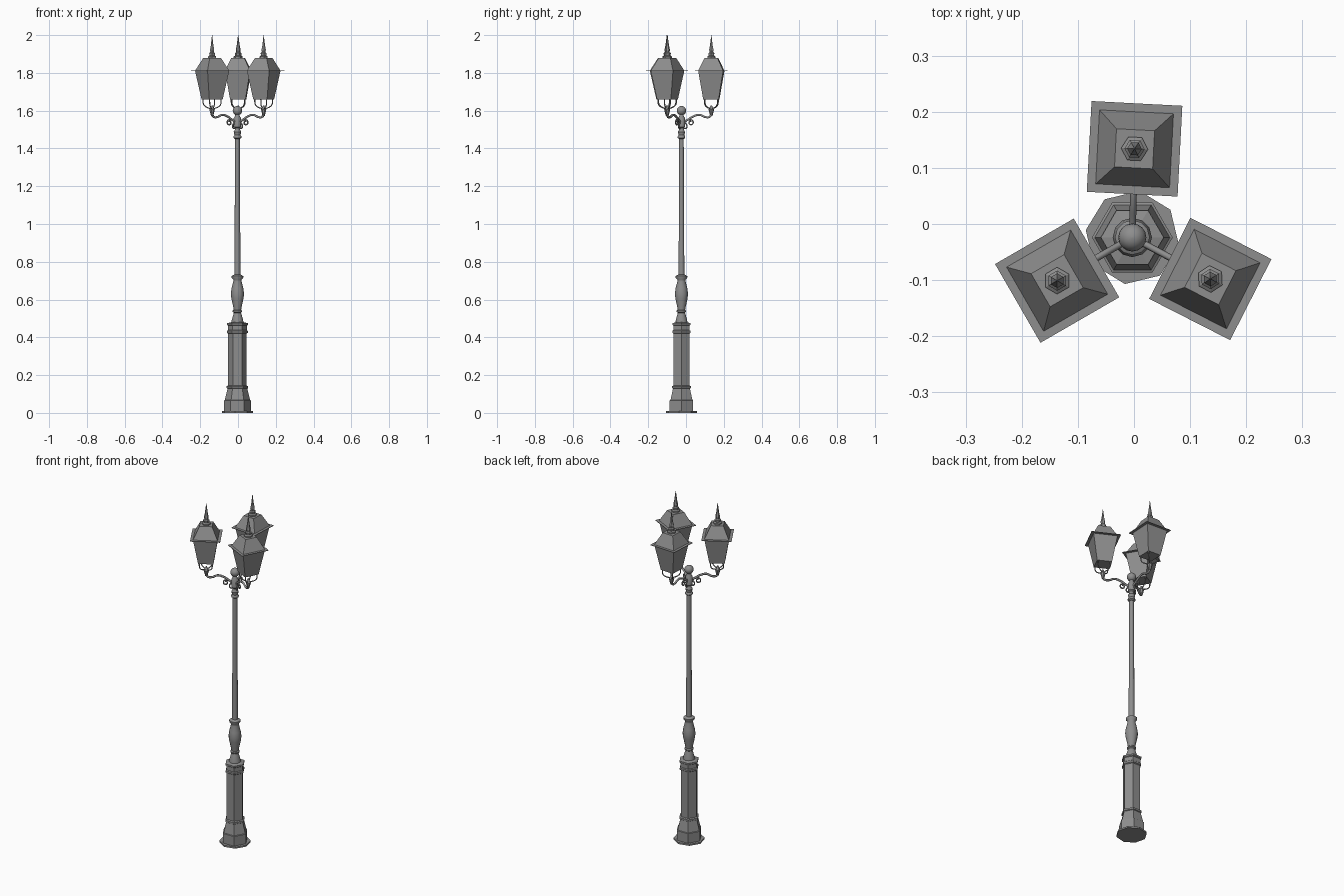
import bpy, bmesh, math
from mathutils import Vector, Matrix

cube = bpy.data.objects.get("Cube")
if cube:
    bpy.data.objects.remove(cube, do_unlink=True)

iron = bpy.data.materials.new("grey_iron")
iron.use_nodes = True
GREY = (0.27, 0.27, 0.27, 1)
iron.diffuse_color = GREY
iron.node_tree.nodes["Principled BSDF"].inputs["Base Color"].default_value = GREY

POLE = Vector((-0.003, -0.024, 0))


def finish(obj, smooth):
    obj.data.materials.append(iron)
    if smooth:
        bpy.ops.object.select_all(action="DESELECT")
        obj.select_set(True)
        bpy.context.view_layer.objects.active = obj
        bpy.ops.object.shade_smooth_by_angle(angle=math.radians(40))
    return obj


def lathe(name, profile, sides, at=POLE, turn=0, smooth=False):
    """Stack of (radius, height) rings around a vertical axis, capped."""
    bm = bmesh.new()
    rings = []
    for r, z in profile:
        ring = []
        for i in range(sides):
            a = turn + math.tau * i / sides
            ring.append(bm.verts.new((r * math.cos(a), r * math.sin(a), z)))
        rings.append(ring)
    for low, high in zip(rings, rings[1:]):
        for i in range(sides):
            j = (i + 1) % sides
            bm.faces.new((low[i], low[j], high[j], high[i]))
    bm.faces.new(rings[0][::-1])
    bm.faces.new(rings[-1])
    mesh = bpy.data.meshes.new(name)
    bm.to_mesh(mesh)
    bm.free()
    obj = bpy.data.objects.new(name, mesh)
    obj.location = at
    bpy.context.collection.objects.link(obj)
    return finish(obj, smooth)


def rod(name, points, radius, at, turn):
    """Round bar along a smooth path, turned about the vertical axis."""
    curve = bpy.data.curves.new(name, "CURVE")
    curve.dimensions = "3D"
    curve.bevel_depth = radius
    curve.bevel_resolution = 1
    curve.use_fill_caps = True
    curve.resolution_u = 4
    spline = curve.splines.new("BEZIER")
    spline.bezier_points.add(len(points) - 1)
    for bp, p in zip(spline.bezier_points, points):
        bp.co = p
        bp.handle_left_type = bp.handle_right_type = "AUTO"
    obj = bpy.data.objects.new(name, curve)
    obj.matrix_world = Matrix.Translation(at) @ Matrix.Rotation(turn, 4, "Z")
    bpy.context.collection.objects.link(obj)
    curve.materials.append(iron)
    return obj


# Base plate and hexagonal pedestal
lathe("base_plate", [(0.084, 0), (0.084, 0.009)], 8, turn=math.radians(-9))
lathe("pedestal", [
    (0.072, 0.009), (0.072, 0.066), (0.067, 0.068), (0.052, 0.128),
    (0.057, 0.131), (0.057, 0.141), (0.049, 0.145), (0.049, 0.42),
    (0.055, 0.424), (0.055, 0.434), (0.05, 0.438), (0.05, 0.462),
    (0.056, 0.466), (0.056, 0.475), (0.033, 0.48)], 6)

# Baluster and slender shaft
lathe("baluster", [
    (0.032, 0.478), (0.03, 0.492), (0.022, 0.52), (0.019, 0.53),
    (0.025, 0.535), (0.025, 0.541), (0.02, 0.546), (0.022, 0.56),
    (0.032, 0.605), (0.035, 0.63), (0.031, 0.66), (0.022, 0.695),
    (0.022, 0.705), (0.031, 0.716), (0.031, 0.724), (0.018, 0.732)], 12, smooth=True)
lathe("shaft", [(0.016, 0.73), (0.0125, 1.452)], 10, smooth=True)
lathe("capital", [
    (0.013, 1.45), (0.021, 1.456), (0.021, 1.464), (0.016, 1.47),
    (0.02, 1.488), (0.014, 1.498), (0.014, 1.508), (0.02, 1.514),
    (0.02, 1.56), (0.012, 1.572), (0.012, 1.585)], 10, smooth=True)
ball = [(0.0245 * math.sin(math.pi * k / 10) + 0.0005,
         1.6 - 0.0245 * math.cos(math.pi * k / 10)) for k in range(11)]
lathe("top_ball", ball, 16, smooth=True)


def lantern(side, centre, turn):
    at = Vector((centre[0], centre[1], 0))
    reach = at - Vector((POLE.x, POLE.y, 0))
    d, heading = reach.length, math.atan2(reach.y, reach.x)
    quarter = turn + math.pi / 4
    diag = math.sqrt(2)

    # Tapered glass box, thin eave sheet and roof
    lathe(side + "_lantern_body", [(0.041 * diag, 1.66), (0.066 * diag, 1.81)], 4, at, quarter)
    lathe(side + "_eave", [(0.081 * diag, 1.809), (0.081 * diag, 1.812)], 4, at, quarter)
    lathe(side + "_roof", [(0.066 * diag, 1.812), (0.034 * diag, 1.88)], 4, at, quarter)
    lathe(side + "_finial", [
        (0.024, 1.88), (0.024, 1.887), (0.016, 1.892), (0.018, 1.904),
        (0.011, 1.91), (0.013, 1.922), (0.008, 1.945), (0.004, 1.975),
        (0.001, 2.0)], 6, at, turn)

    # Four bent bars under the box, meeting in a cup
    for k in range(4):
        rod(side + "_cradle_bar",
            [(0.05, 0, 1.662), (0.046, 0, 1.632), (0.03, 0, 1.618), (0.004, 0, 1.61)],
            0.003, at, quarter + k * math.pi / 2)
    lathe(side + "_cup", [
        (0.006, 1.572), (0.009, 1.583), (0.013, 1.598), (0.015, 1.606),
        (0.008, 1.616), (0.004, 1.628)], 8, at, turn, smooth=True)

    # Curved arm and the scroll hanging below it
    rod(side + "_arm", [
        (0.01, 0, 1.54), (0.03, 0, 1.55), (d * 0.4, 0, 1.57), (d * 0.6, 0, 1.578),
        (d * 0.8, 0, 1.566), (d * 0.95, 0, 1.568), (d, 0, 1.585)], 0.006, POLE, heading)
    scroll = [(0.01, 0, 1.525), (0.03, 0, 1.548)]
    for k in range(8):
        a = math.radians(120 - 60 * k)
        r = 0.016 - 0.0014 * k
        scroll.append((0.049 + r * math.cos(a), 0, 1.537 + r * math.sin(a)))
    rod(side + "_scroll", scroll, 0.004, POLE, heading)
    rod(side + "_lower_curl", [
        (0.016, 0, 1.535), (0.028, 0, 1.525), (0.026, 0, 1.508), (0.014, 0, 1.505)],
        0.004, POLE, heading)


lantern("back", (0.001, 0.134), math.radians(-3))
lantern("right", (-0.137, -0.101), math.radians(30))
lantern("left", (0.136, -0.098), math.radians(-27))
